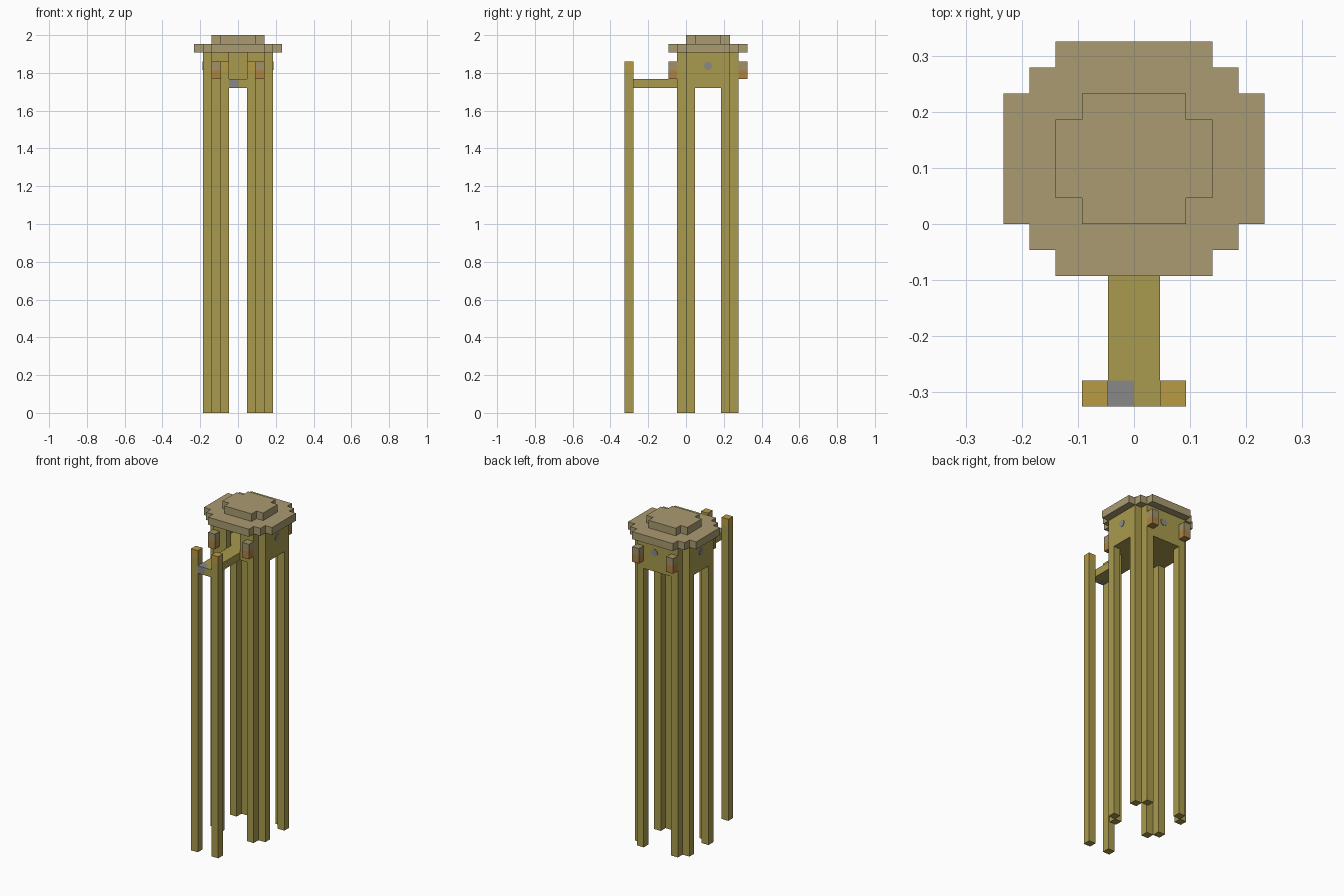
import bpy, math
from mathutils import Matrix

cube = bpy.data.objects.get("Cube")
if cube:
    bpy.data.objects.remove(cube, do_unlink=True)

U = 2 / 43          # edge of one block
CY = 2.5            # depth centre of the hut, in blocks


def material(name, rgb):
    lin = [((c / 255 + 0.055) / 1.055) ** 2.4 for c in rgb] + [1]
    m = bpy.data.materials.new(name)
    m.use_nodes = True
    m.diffuse_color = lin
    m.node_tree.nodes["Principled BSDF"].inputs["Base Color"].default_value = lin
    return m


WOOD = material("olive wood", (169, 154, 77))
ROOF = material("tan roof", (170, 155, 113))
TIP = material("amber tip", (186, 155, 68))
GREY = material("grey", (137, 137, 137))
CAP = material("lantern cap tan", (162, 145, 104))
GLOW = material("lantern base brown", (172, 130, 66))


def prism(name, outline, z0, z1, mat):
    """Extrude a counter-clockwise outline, given in blocks."""
    n = len(outline)
    verts = [(x * U, y * U, z * U) for z in (z0, z1) for x, y in outline]
    faces = [tuple(reversed(range(n))), tuple(range(n, 2 * n))]
    faces += [(i, (i + 1) % n, n + (i + 1) % n, n + i) for i in range(n)]
    mesh = bpy.data.meshes.new(name)
    mesh.from_pydata(verts, [], faces)
    mesh.materials.append(mat)
    ob = bpy.data.objects.new(name, mesh)
    bpy.context.collection.objects.link(ob)
    return ob


def block(name, x, y, z, mat):
    (x0, x1), (y0, y1) = sorted(x), sorted(y)
    return prism(name, [(x0, y0), (x1, y0), (x1, y1), (x0, y1)], *z, mat)


def stepped(name, steps, z0, z1, mat):
    """Stepped round slab; steps are (half width, half depth), widest first."""
    quarter = []
    for i, (hx, hy) in enumerate(steps):
        if i:
            quarter.append((hx, steps[i - 1][1]))
        quarter.append((hx, hy))
    back = quarter + [(-x, y) for x, y in reversed(quarter)]
    ring = back + [(-x, -y) for x, y in back]
    return prism(name, [(x, y + CY) for x, y in ring], z0, z1, mat)


def plate(name, pos, turn):
    """Small thin eight-sided window plate."""
    bpy.ops.mesh.primitive_cylinder_add(vertices=8, radius=0.022, depth=0.006)
    ob = bpy.context.object
    ob.name = name
    ob.data.transform(turn)
    ob.location = [c * U for c in pos]
    ob.data.materials.append(GREY)


# Roof and floor
stepped("roof_brim", [(5, 2.5), (4, 3.5), (3, 4.5)], 41, 42, ROOF)
stepped("roof_crown", [(3, 1.5), (2, 2.5)], 42, 43, ROOF)
stepped("floor", [(4, 1.5), (3, 2.5), (2, 3.5)], 37, 38, WOOD)

for s, side in ((1, "left"), (-1, "right")):
    # Paired corner legs, rising to the roof, and a lantern beside each pair
    for d, end in ((1, "back"), (-1, "front")):
        tag = f"{end}_{side}"
        block("side_leg_" + tag, (3 * s, 4 * s), (CY + 1.5 * d, CY + 2.5 * d), (0, 41), WOOD)
        block("end_leg_" + tag, (2 * s, 3 * s), (CY + 2.5 * d, CY + 3.5 * d), (0, 41), WOOD)
        span = (CY + 3.5 * d, CY + 4.5 * d)
        block("lantern_base_" + tag, (2 * s, 3 * s), span, (38, 39), GLOW)
        block("lantern_cap_" + tag, (2 * s, 3 * s), span, (39, 40), CAP)
    # Side and door walls
    block("side_wall_" + side, (3 * s, 4 * s), (1, 4), (38, 41), WOOD)
    block("door_wall_" + side, (s, 2 * s), (-1, 0), (38, 41), WOOD)
    plate("side_window_" + side, (4 * s, CY, 39.5), Matrix.Rotation(math.pi / 2, 4, "Y"))
    # Landing posts
    block("landing_post_" + side, (s, 2 * s), (-7, -6), (0, 39), WOOD)
    block("landing_post_tip_" + side, (s, 2 * s), (-7, -6), (39, 40), TIP)

# Back wall
block("back_wall", (-2, 2), (5, 6), (38, 41), WOOD)
plate("back_window", (0.4, 6, 39.5), Matrix.Rotation(math.pi / 2, 4, "X"))

# Landing walkway with a grey block at its end
block("walkway", (-1, 1), (-6, -1), (37, 38), WOOD)
block("walkway_end", (0, 1), (-7, -6), (37, 38), WOOD)
block("walkway_end_grey", (-1, 0), (-7, -6), (37, 38), GREY)
